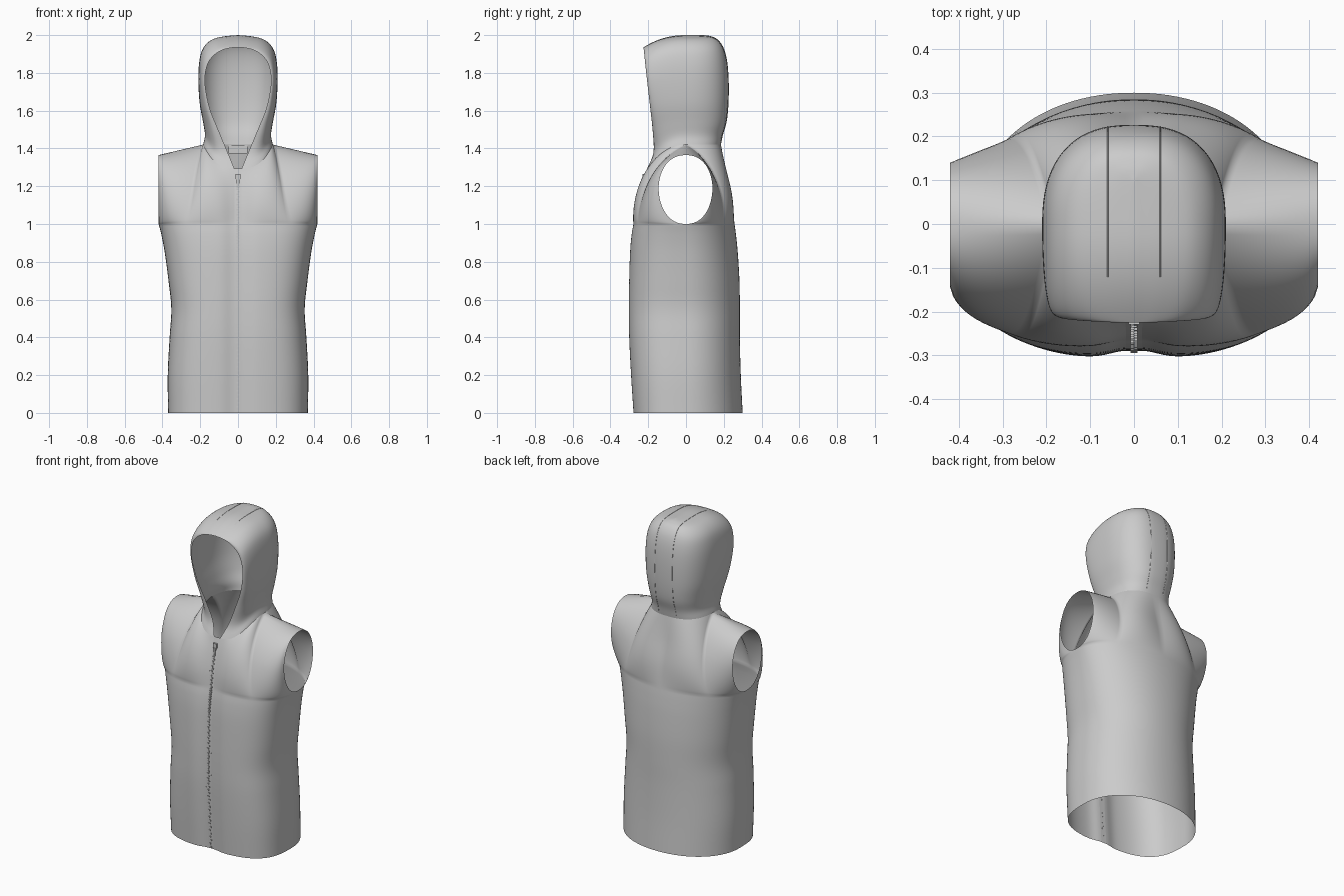
import bpy, bmesh
from math import sin, cos, pi, exp, atan2
from mathutils import Vector

if "Cube" in bpy.data.objects:
    bpy.data.objects.remove(bpy.data.objects["Cube"])

N = 36  # columns in every half panel


def spline(rows, t):
    """Smooth interpolation through table rows, t in 0..1."""
    f = min(max(t, 0), 1) * (len(rows) - 1)
    i = min(int(f), len(rows) - 2)
    f -= i
    b, c = rows[i], rows[i + 1]
    a = rows[i - 1] if i else [2 * p - q for p, q in zip(b, c)]
    d = rows[i + 2] if i + 2 < len(rows) else [2 * q - p for p, q in zip(b, c)]
    return [q + .5 * f * (r - p + f * (2 * p - 5 * q + 4 * r - s + f * (3 * (q - r) + s - p)))
            for p, q, r, s in zip(a, b, c, d)]


def add_grid(bm, fn, nu, nv):
    vs = [[bm.verts.new(fn(i / nu, j / nv)) for i in range(nu + 1)] for j in range(nv + 1)]
    for j in range(nv):
        for i in range(nu):
            bm.faces.new((vs[j][i], vs[j][i + 1], vs[j + 1][i + 1], vs[j + 1][i]))


def finish(name, bm, smooth=True, mirror=False):
    bmesh.ops.remove_doubles(bm, verts=bm.verts, dist=.0004)
    bmesh.ops.recalc_face_normals(bm, faces=bm.faces)
    me = bpy.data.meshes.new(name)
    bm.to_mesh(me)
    bm.free()
    for p in me.polygons:
        p.use_smooth = smooth
    ob = bpy.data.objects.new(name, me)
    bpy.context.collection.objects.link(ob)
    if mirror:
        ob.modifiers.new("mirror", 'MIRROR').merge_threshold = .0005
    return ob


def add_box(bm, centre, size):
    vs = bmesh.ops.create_cube(bm, size=1)['verts']
    for v in vs:
        v.co = Vector(centre) + Vector([a * b for a, b in zip(v.co, size)])


# Hood rows: front z, back z, half width, opening half width, front y, back y
HOOD = [(1.295, 1.42, .185, .02, -.205, .185), (1.38, 1.47, .175, .055, -.172, .195),
        (1.50, 1.54, .185, .105, -.177, .215), (1.62, 1.64, .203, .152, -.19, .225),
        (1.75, 1.76, .21, .175, -.205, .226), (1.84, 1.86, .205, .163, -.215, .218),
        (1.89, 1.93, .185, .13, -.22, .20), (1.92, 1.975, .14, .085, -.223, .17),
        (1.932, 1.993, .075, .04, -.225, .135), (1.935, 2.0, 0, 0, -.225, .10)]


def hood_pt(u, t):
    zf, zb, w, xo, yf, yb = spline(HOOD, t)
    if u <= .5:  # opening edge to side
        a = (1 - 2 * u) * pi / 2
        c, s = max(cos(a), 0) ** .75, sin(a) ** .9
        return Vector((max(xo + (w - xo) * c, 0), yf * s, zb - (zb - zf) * sin(a) ** 2))
    a = (2 * u - 1) * pi / 2  # side to back centre
    return Vector((max(w, 0) * max(cos(a), 0) ** .78 if u < 1 else 0, yb * sin(a) ** .85, zb))


# Torso rows: z, half width, front y, back y
TORSO = [(0, .37, -.28, .30), (.2, .372, -.293, .29), (.4, .362, -.303, .285),
         (.55, .353, -.305, .285), (.7, .368, -.303, .283), (.85, .388, -.298, .274),
         (.94, .405, -.29, .265), (1.0, .42, -.28, .257)]
FRONT_C = [(.018, -.265, 1.0), (.018, -.253, 1.1), (.019, -.232, 1.2), (.02, -.205, 1.295)]
BACK_C = [(0, .257, 1.0), (0, .238, 1.14), (0, .208, 1.28), (0, .185, 1.42)]


def torso_pt(u, v, front):
    z, w, yf, yb = spline(TORSO, v)
    n = 3.0 if front else 2.1
    a = pi / 2 * u ** (n / 2)
    s, c = sin(a) ** (2 / n), max(cos(a), 0) ** (2 / n) if u < 1 else 0
    if not front:
        return Vector((w * s, yb * c, z))
    x = .018 + (w - .018) * s
    return Vector((x, yf * c + .015 * exp(-((x - .018) / .05) ** 2), z))


def yoke_pt(u, v, front):
    """Coons patch between chest line, neckline + shoulder, centre line and armhole."""
    def top(u):
        if u <= .5:
            return hood_pt(u if front else 1 - u, 0)
        return hood_pt(.5, 0).lerp(Vector((.42, 0, 1.365)), 2 * u - 1)

    def side(v):
        a = (v - .5) * pi
        k = max(cos(a), 0) ** .88 if 0 < v < 1 else 0
        return Vector((.42, (-.145 if front else .14) * k, 1.19 + (.175 if v > .5 else .19) * sin(a)))

    def centre(v):
        return Vector(spline(FRONT_C if front else BACK_C, v))

    def low(u):
        return torso_pt(u, 1, front)

    return ((1 - v) * low(u) + v * top(u) + (1 - u) * centre(v) + u * side(v)
            - ((1 - u) * (1 - v) * low(0) + u * (1 - v) * low(1)
               + (1 - u) * v * top(0) + u * v * top(1)))


# Sleeveless body
bm = bmesh.new()
for front in (True, False):
    add_grid(bm, lambda u, v: torso_pt(u, v, front), N, 36)
    add_grid(bm, lambda u, v: yoke_pt(u, v, front), N, 24)
finish("vest_body", bm, mirror=True)

# Hood
bm = bmesh.new()
add_grid(bm, hood_pt, N, 44)
cut_bm = bm.copy()
finish("hood", bm, mirror=True)

# Seams running over the crown and down the back of the hood
cut = bmesh.ops.bisect_plane(cut_bm, geom=cut_bm.verts[:] + cut_bm.edges[:] + cut_bm.faces[:],
                             plane_co=(.06, 0, 0), plane_no=(1, 0, 0))['geom_cut']
pts = [g.co.copy() for g in cut if isinstance(g, bmesh.types.BMVert)]
cut_bm.free()
pts = sorted((p for p in pts if p.y > -.13 and p.z > 1.43), key=lambda p: atan2(p.z - 1.65, p.y))
for side, name in ((1, "hood_seam_right"), (-1, "hood_seam_left")):
    cu = bpy.data.curves.new(name, 'CURVE')
    cu.dimensions = '3D'
    cu.bevel_depth = .0015
    cu.bevel_resolution = 1
    sp = cu.splines.new('POLY')
    sp.points.add(len(pts) - 1)
    for q, p in zip(sp.points, pts):
        q.co = (side * p.x, p.y, p.z, 1)
    bpy.context.collection.objects.link(bpy.data.objects.new(name, cu))


# Zipper tape closing the front
def front_edge(t):
    return torso_pt(0, t / .75, True) if t < .75 else yoke_pt(0, (t - .75) * 4, True)


bm = bmesh.new()
add_grid(bm, lambda u, v: Vector(((2 * u - 1) * front_edge(v).x, front_edge(v).y, front_edge(v).z)), 2, 64)
finish("zipper_tape", bm)

# Zipper teeth, alternating left and right
bm = bmesh.new()
for i in range(84):
    p = front_edge((i + .5) / 88)
    add_box(bm, (.003 * (-1) ** i, p.y - .002, p.z), (.009, .006, .008))
finish("zipper_teeth", bm, smooth=False)

# Zipper slider and pull tab
bm = bmesh.new()
p = front_edge(.96)
add_box(bm, (0, p.y - .006, p.z), (.024, .01, .03))
add_box(bm, (0, p.y - .016, p.z - .035), (.014, .004, .05))
finish("zipper_slider", bm, smooth=False)

# Neck label inside the back
bm = bmesh.new()
add_box(bm, (0, .178, 1.395), (.1, .004, .045))
finish("neck_label", bm, smooth=False)
